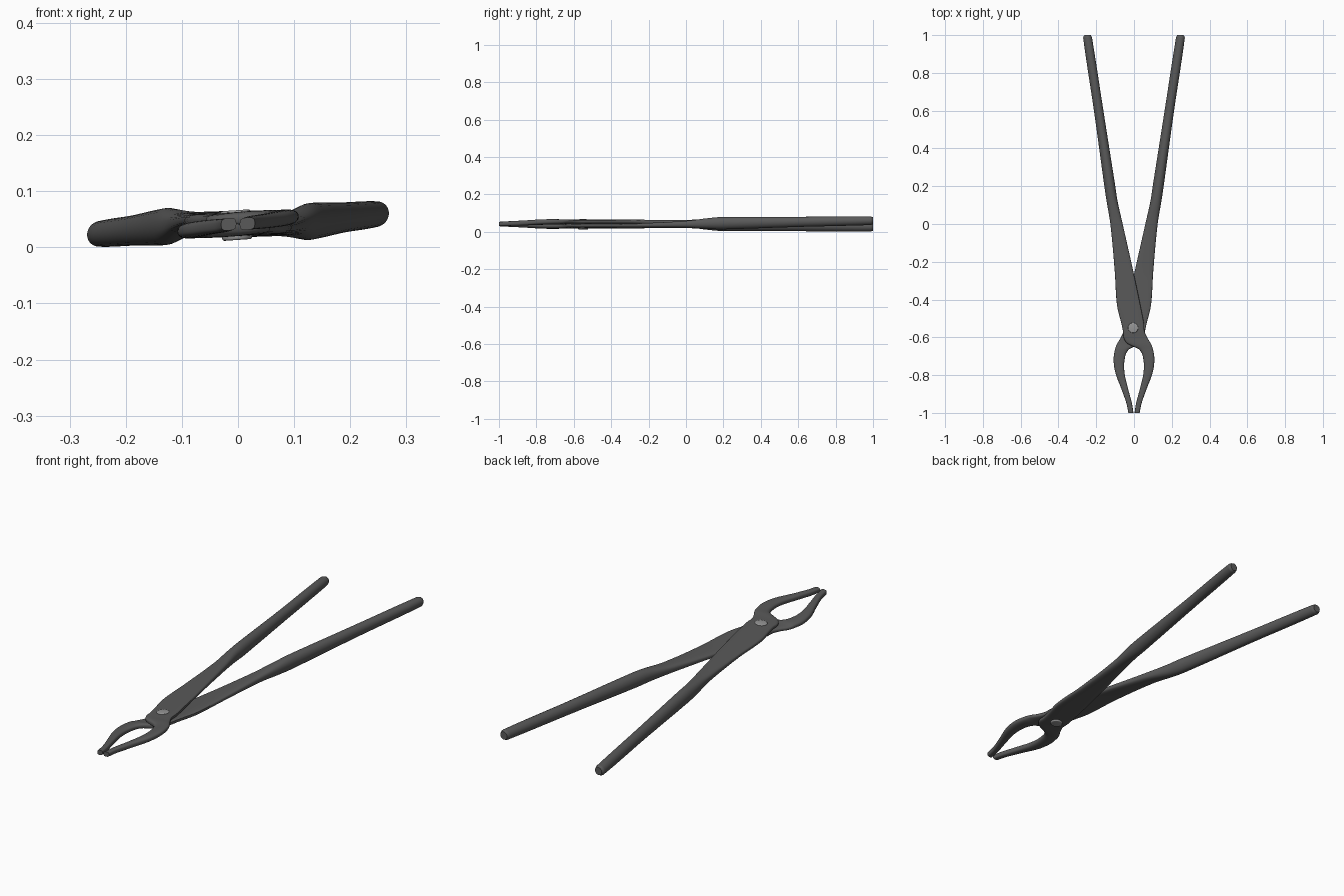
import bpy, bmesh, math

if "Cube" in bpy.data.objects:
    bpy.data.objects.remove(bpy.data.objects["Cube"])

MID = 0.0415      # height of the tool's turning axis
TILT = 0.07       # the whole tool leans slightly about its length
SIDES = 28


def material(name, v):
    m = bpy.data.materials.new(name)
    m.diffuse_color = (v, v, v, 1)
    m.use_nodes = True
    m.node_tree.nodes["Principled BSDF"].inputs["Base Color"].default_value = m.diffuse_color
    return m


iron = material("dark_iron", 0.1)
steel = material("rivet_steel", 0.3)

# Stations along one half: y, left x, right x, centre z, half thickness, roundness power
STATIONS = [
    (1.00, -.263, -.228, .024, .018, 2.0),
    (.985, -.269, -.222, .024, .023, 2.0),
    (.60, -.212, -.162, .030, .027, 2.0),
    (.20, -.157, -.099, .037, .033, 2.0),
    (.12, -.145, -.087, .039, .029, 2.2),
    (.00, -.125, -.060, .044, .019, 2.8),
    (-.25, -.102, -.004, .051, .012, 3.5),
    (-.43, -.090, .034, .052, .011, 4.0),
    (-.53, -.066, .053, .052, .011, 4.0),
    (-.57, -.058, .056, .052, .011, 4.0),
    (-.605, -.054, .072, .052, .011, 3.5),
    (-.635, -.032, .090, .053, .012, 3.0),
    (-.665, .028, .101, .053, .013, 2.8),
    (-.72, .050, .108, .053, .014, 2.6),
    (-.79, .050, .098, .051, .014, 2.6),
    (-.87, .032, .068, .047, .013, 2.8),
    (-.95, .011, .040, .044, .012, 3.0),
    (-1.0, .003, .030, .042, .011, 3.2),
]


def smooth_stations(st, n=5):
    """Hermite curve through the stations, measured along y."""
    def slope(i):
        a, b = st[max(i - 1, 0)], st[min(i + 1, len(st) - 1)]
        return [(q - p) / (b[0] - a[0]) for p, q in zip(a, b)]
    out = []
    for i in range(len(st) - 1):
        a, b, ma, mb = st[i], st[i + 1], slope(i), slope(i + 1)
        h = b[0] - a[0]
        for k in range(n):
            t = k / n
            h00, h10 = 2*t**3 - 3*t*t + 1, t**3 - 2*t*t + t
            h01, h11 = 3*t*t - 2*t**3, t**3 - t*t
            out.append([h00*p + h10*h*m + h01*q + h11*h*w
                        for p, q, m, w in zip(a, b, ma, mb)])
    return out + [list(st[-1])]


def make_half(name, flip):
    bm = bmesh.new()
    rings = []
    for y, xl, xr, zc, ht, p in smooth_stations(STATIONS):
        ring = []
        for i in range(SIDES):
            a = 2 * math.pi * i / SIDES
            c, s = math.cos(a), math.sin(a)
            u = math.copysign(abs(c) ** (2 / p), c) * (xr - xl) / 2
            w = math.copysign(abs(s) ** (2 / p), s) * ht
            x, z = (xl + xr) / 2 + u, zc + w + TILT * u
            if flip:
                x, z = -x, 2 * MID - z
            ring.append(bm.verts.new((x, y, z)))
        rings.append(ring)
    for a, b in zip(rings, rings[1:]):
        for i in range(SIDES):
            j = (i + 1) % SIDES
            bm.faces.new((a[i], a[j], b[j], b[i]))
    bm.faces.new(rings[0])
    bm.faces.new(rings[-1])
    bmesh.ops.recalc_face_normals(bm, faces=bm.faces)
    finish(bm, name, iron)


def finish(bm, name, mat):
    me = bpy.data.meshes.new(name)
    bm.to_mesh(me)
    bm.free()
    ob = bpy.data.objects.new(name, me)
    me.materials.append(mat)
    bpy.context.collection.objects.link(ob)
    bpy.ops.object.select_all(action='DESELECT')
    ob.select_set(True)
    bpy.context.view_layer.objects.active = ob
    bpy.ops.object.shade_smooth_by_angle(angle=math.radians(40))
    return ob


# Two identical halves, one turned half a revolution about the length
make_half("upper_tong_half", False)
make_half("lower_tong_half", True)

# Rivet through the pivot with softly domed heads
bm = bmesh.new()
bmesh.ops.create_cone(bm, cap_ends=True, segments=32, radius1=.027, radius2=.027, depth=.053)
rim = [e for e in bm.edges if abs(e.verts[0].co.z - e.verts[1].co.z) < 1e-6]
bmesh.ops.bevel(bm, geom=rim, offset=.004, segments=3, profile=.5, affect='EDGES')
rivet = finish(bm, "pivot_rivet", steel)
rivet.location = (-.003, -.55, MID - .002)
rivet.rotation_euler = (0, -TILT, 0)
